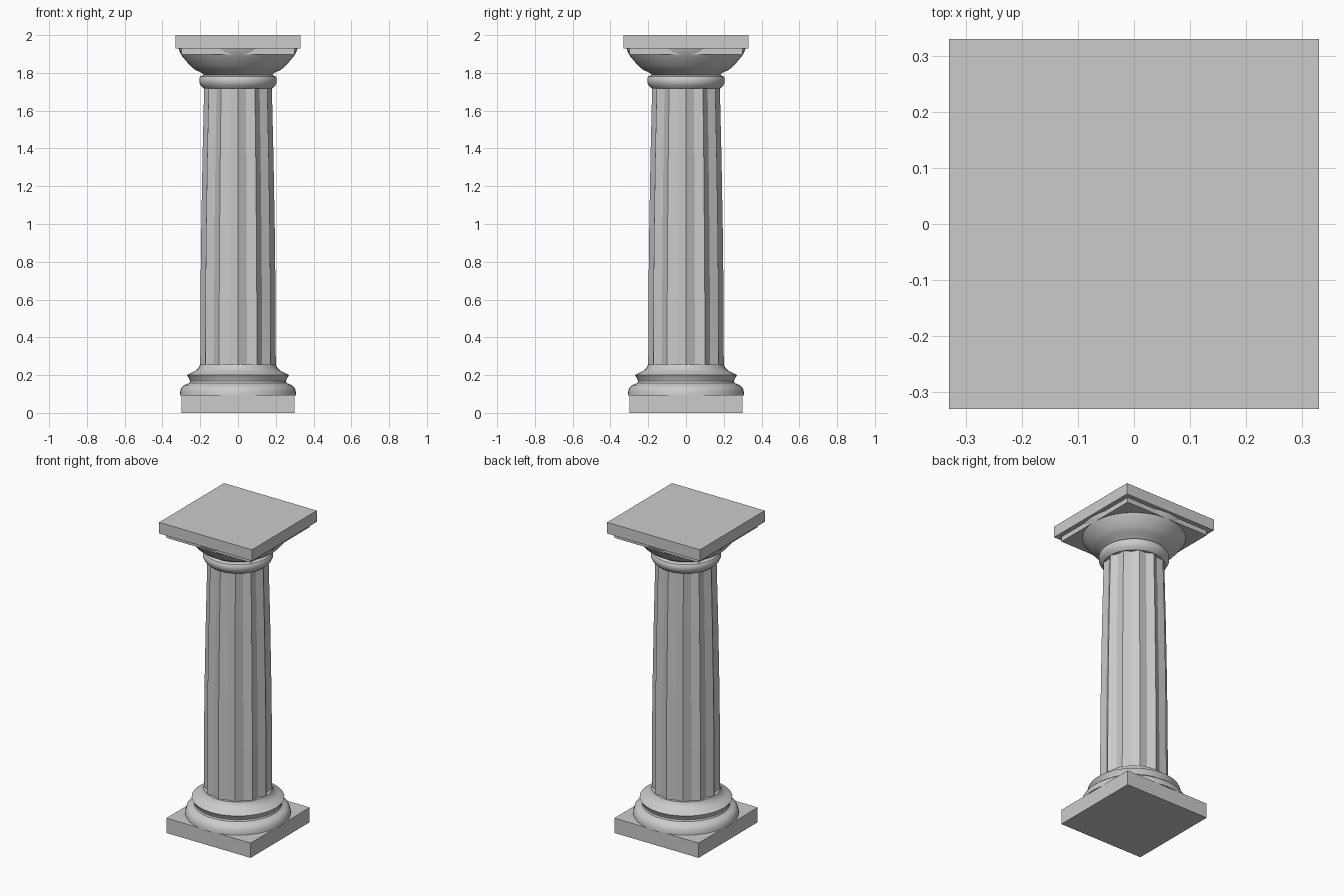
import bpy, bmesh
from math import sin, cos, pi, radians

if "Cube" in bpy.data.objects:
    bpy.data.objects.remove(bpy.data.objects["Cube"])


def finish(name, bm, smooth=False):
    bmesh.ops.recalc_face_normals(bm, faces=bm.faces)
    mesh = bpy.data.meshes.new(name)
    bm.to_mesh(mesh)
    bm.free()
    ob = bpy.data.objects.new(name, mesh)
    bpy.context.collection.objects.link(ob)
    if smooth:
        bpy.ops.object.select_all(action='DESELECT')
        ob.select_set(True)
        bpy.context.view_layer.objects.active = ob
        bpy.ops.object.shade_smooth_by_angle(angle=radians(35))
    return ob


def slab(name, half, z0, z1):
    bm = bmesh.new()
    bmesh.ops.create_cube(bm, size=1)
    for v in bm.verts:
        v.co = (v.co.x * 2 * half, v.co.y * 2 * half, z0 if v.co.z < 0 else z1)
    return finish(name, bm)


def rings(name, profile, sides, groove=1.0, smooth=False):
    """Stack of (radius, height) rings; every second point is scaled by groove."""
    bm = bmesh.new()
    loops = []
    for r, z in profile:
        loop = []
        for i in range(sides):
            a = 2 * pi * i / sides
            k = groove if i % 2 else 1.0
            loop.append(bm.verts.new((r * k * sin(a), r * k * cos(a), z)))
        loops.append(loop)
    for lo, hi in zip(loops, loops[1:]):
        for i in range(sides):
            j = (i + 1) % sides
            bm.faces.new((lo[i], lo[j], hi[j], hi[i]))
    bm.faces.new(loops[0])
    bm.faces.new(loops[-1])
    return finish(name, bm, smooth)


# Square blocks at foot and head
slab("plinth", 0.30, 0.0, 0.095)
slab("upper_block", 0.30, 1.897, 1.93)
slab("abacus", 0.33, 1.928, 2.0)

# Moulded round base
rings("base_moulding", [(0.308, 0.093), (0.307, 0.11), (0.30, 0.133), (0.285, 0.147),
                        (0.258, 0.158), (0.254, 0.168), (0.258, 0.18), (0.27, 0.20),
                        (0.245, 0.213), (0.222, 0.225), (0.207, 0.24), (0.20, 0.257)],
      48, smooth=True)

# Tapering shaft with twelve V-shaped flutes
rings("fluted_shaft", [(0.20, 0.25), (0.199, 0.60), (0.195, 0.95),
                       (0.188, 1.35), (0.179, 1.73)], 24, groove=0.9)

# Rounded collar under the capital
rings("neck_ring", [(0.18, 1.717), (0.196, 1.732), (0.205, 1.75), (0.205, 1.77),
                    (0.198, 1.782), (0.18, 1.79), (0.175, 1.805)], 48, smooth=True)

# Flaring capital bowl, poking slightly through the upper block
rings("echinus", [(0.175, 1.785), (0.195, 1.802), (0.225, 1.815), (0.25, 1.835),
                  (0.272, 1.86), (0.297, 1.89), (0.308, 1.91), (0.315, 1.93)],
      48, smooth=True)
